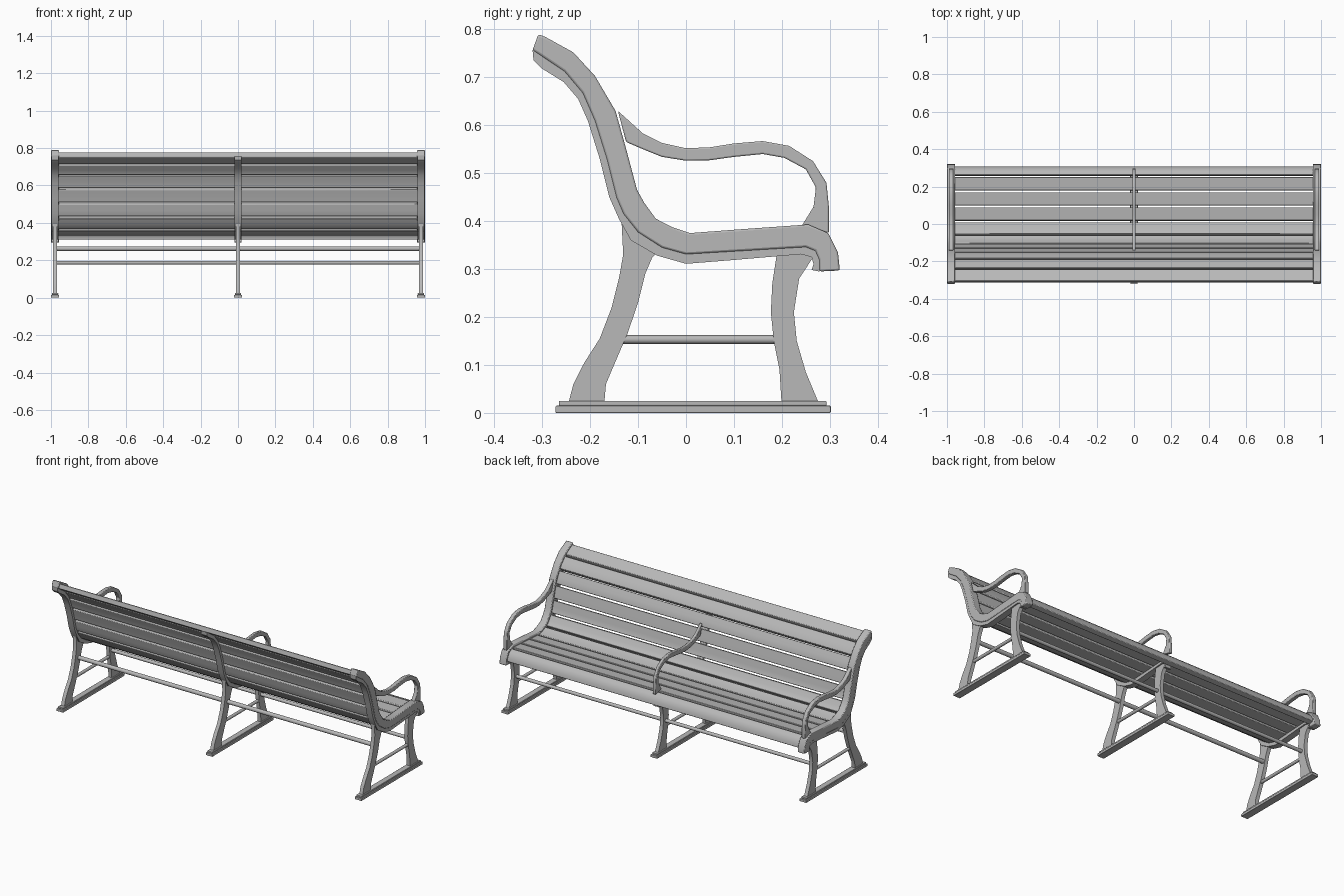
import bpy, bmesh
from mathutils import Vector

if "Cube" in bpy.data.objects:
    bpy.data.objects.remove(bpy.data.objects["Cube"])

grey = bpy.data.materials.new("painted_grey")
grey.use_nodes = True
GREY = (0.48, 0.48, 0.48, 1)
grey.diffuse_color = GREY
grey.node_tree.nodes["Principled BSDF"].inputs["Base Color"].default_value = GREY


def finish(name, bm, bevel=0.0):
    bmesh.ops.recalc_face_normals(bm, faces=bm.faces)
    mesh = bpy.data.meshes.new(name)
    bm.to_mesh(mesh)
    bm.free()
    mesh.materials.append(grey)
    ob = bpy.data.objects.new(name, mesh)
    bpy.context.collection.objects.link(ob)
    if bevel:
        mod = ob.modifiers.new("soft_edges", "BEVEL")
        mod.width = bevel
        mod.segments = 2
        mod.limit_method = "ANGLE"
    bpy.ops.object.select_all(action="DESELECT")
    ob.select_set(True)
    bpy.context.view_layer.objects.active = ob
    bpy.ops.object.shade_smooth_by_angle(angle=0.6)
    return ob


def band(name, a, b, x, half, bevel=0.0):
    """Solid strip between two side outlines, given as (y, z) pairs."""
    bm = bmesh.new()
    rows = [[bm.verts.new((x + dx, p[0], p[1]))
             for dx, p in ((-half, p), (half, p), (half, q), (-half, q))]
            for p, q in zip(a, b)]
    for r, s in zip(rows, rows[1:]):
        for i in range(4):
            j = (i + 1) % 4
            bm.faces.new((r[i], r[j], s[j], s[i]))
    bm.faces.new(rows[0])
    bm.faces.new(rows[-1])
    return finish(name, bm, bevel)


def box(name, x, half, y0, y1, z0, z1, bevel=0.0):
    return band(name, [(y0, z1), (y1, z1)], [(y0, z0), (y1, z0)], x, half, bevel)


def rod(name, start, end, radius):
    start, end = Vector(start), Vector(end)
    axis = end - start
    bm = bmesh.new()
    bmesh.ops.create_cone(bm, cap_ends=True, segments=16, radius1=radius,
                          radius2=radius, depth=axis.length)
    turn = axis.to_track_quat("Z", "Y").to_matrix()
    for v in bm.verts:
        v.co = turn @ v.co + (start + end) / 2
    return finish(name, bm)


# Side outlines, from the top of the back to the seat front
upper = [(-.308, .79), (-.293, .784), (-.235, .752), (-.19, .703), (-.147, .63),
         (-.126, .555), (-.102, .465), (-.087, .438), (-.063, .405), (-.03, .388),
         (.008, .375), (.1, .382), (.255, .393), (.297, .375), (.317, .335), (.321, .297)]
middle = [(-.32, .757), (-.302, .745), (-.253, .712), (-.215, .667), (-.19, .61),
          (-.165, .53), (-.145, .45), (-.13, .415), (-.1, .377), (-.05, .345),
          (0, .331), (.1, .337), (.25, .346), (.27, .338), (.278, .32), (.278, .295)]
lower = [(-.318, .735), (-.30, .718), (-.255, .69), (-.225, .655), (-.205, .61),
         (-.18, .53), (-.16, .45), (-.14, .405), (-.115, .36), (-.06, .328),
         (0, .311), (.1, .319), (.24, .331), (.262, .325), (.266, .31), (.262, .298)]
arm_out = [(-.142, .63), (-.09, .583), (-.05, .563), (0, .552), (.05, .554), (.1, .562),
           (.16, .567), (.215, .557), (.265, .525), (.293, .48), (.298, .43), (.298, .375)]
arm_in = [(-.125, .565), (-.085, .548), (-.05, .534), (0, .526), (.05, .527), (.1, .534),
          (.16, .54), (.205, .532), (.25, .508), (.271, .47), (.266, .43), (.24, .388)]
rear_out = [(-.135, .41), (-.131, .33), (-.14, .28), (-.155, .22), (-.18, .155),
            (-.212, .105), (-.235, .06), (-.244, .025)]
rear_in = [(-.05, .345), (-.07, .325), (-.085, .29), (-.1, .23), (-.122, .165),
           (-.148, .105), (-.167, .06), (-.17, .025)]
fore_in = [(.19, .335), (.18, .27), (.177, .21), (.183, .15), (.195, .09), (.199, .025)]
fore_out = [(.272, .335), (.236, .28), (.225, .21), (.231, .15), (.25, .085), (.275, .025)]

# Three cast frames
END = .978
for side, x in (("right", -END), ("centre", 0), ("left", END)):
    band(side + "_support", middle, lower, x, .019)
    band(side + "_rear_leg", rear_out, rear_in, x, .011)
    band(side + "_front_leg", fore_out, fore_in, x, .011)
    band(side + "_armrest", arm_out, arm_in, x, .012 if x else .009, .003)
    box(side + "_foot", x, .022, -.272, .302, 0, .015, .002)
    box(side + "_foot_step", x, .017, -.265, .293, .015, .025, .002)
    rod(side + "_leg_brace", (x, -.145, .153), (x, .187, .153), .009)
    if x:
        band(side + "_end_rail", upper, middle, x, .022, .004)

# Long tie rods joining the frames
rod("rear_tie_rod", (-END, -.108, .262), (END, -.108, .262), .012)
rod("front_tie_rod", (-END, .203, .187), (END, .203, .187), .01)

# Slats spaced evenly along the curve of the back and seat
U = [Vector(p) for p in upper]
M = [Vector(p) for p in middle]
C = [(u + m) / 2 for u, m in zip(U, M)]
dist = [0.0]
for p, q in zip(C, C[1:]):
    dist.append(dist[-1] + (q - p).length)


def sample(d):
    """Top and bottom slat points at a distance along the curve."""
    i = max(k for k in range(len(dist) - 1) if dist[k] <= d)
    t = (d - dist[i]) / (dist[i + 1] - dist[i])
    u, m = U[i].lerp(U[i + 1], t), M[i].lerp(M[i + 1], t)
    return m.lerp(u, .75), m


COUNT = 11
margin = .008
pitch = (dist[-1] - 2 * margin) / COUNT
for n in range(COUNT):
    begin, width = margin + n * pitch, pitch - .011
    pts = [sample(begin + width * k / 4) for k in range(5)]
    band("slat_%d" % (n + 1), [p[0] for p in pts], [p[1] for p in pts], 0, .962, .003)
